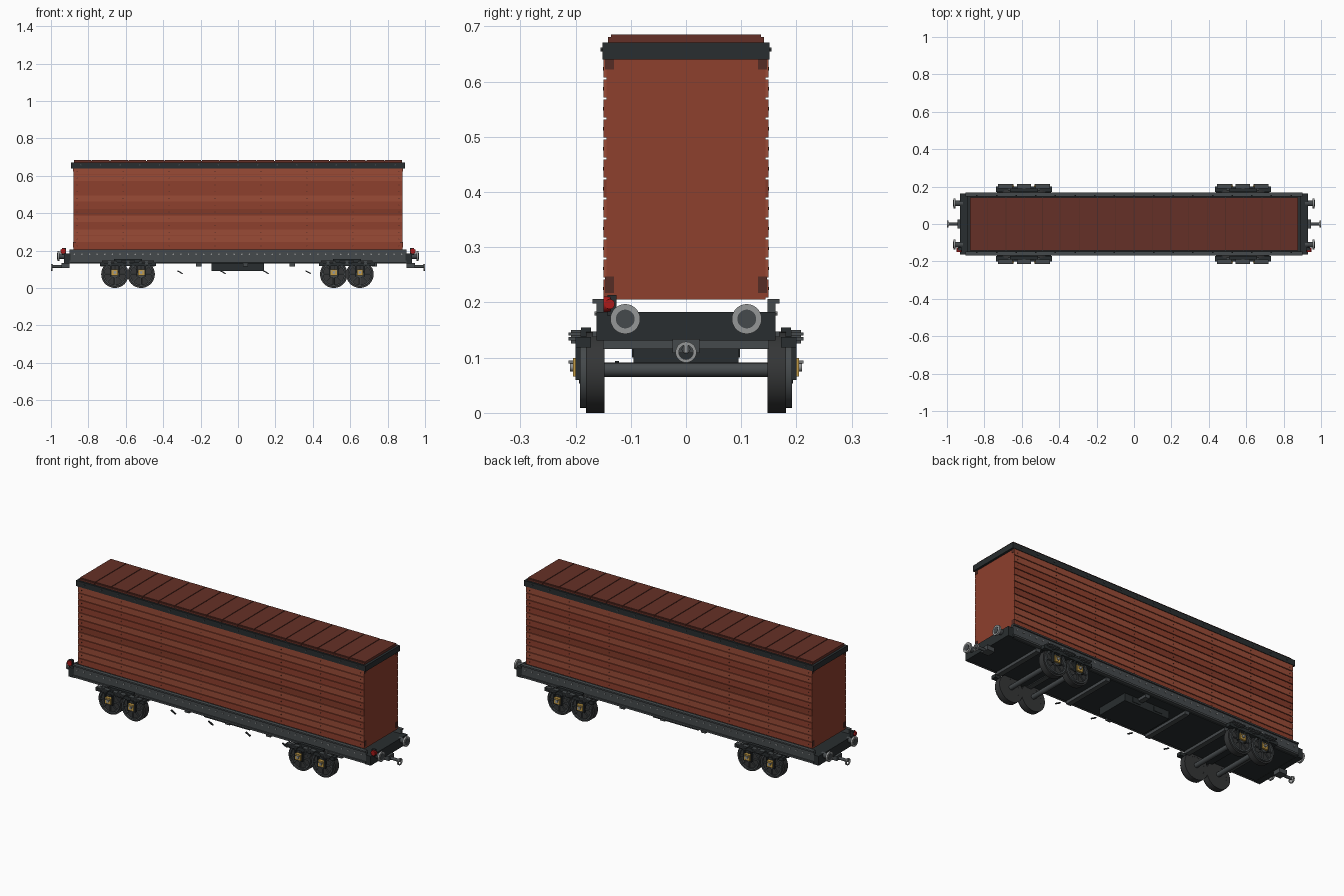
import bpy, bmesh, math
from mathutils import Matrix, Vector

if "Cube" in bpy.data.objects:
    bpy.data.objects.remove(bpy.data.objects["Cube"])

COLS = {
    "red_a": (0.27, 0.05, 0.026), "red_b": (0.32, 0.07, 0.037), "red_c": (0.22, 0.042, 0.022),
    "roof": (0.13, 0.03, 0.02), "bracket": (0.09, 0.025, 0.018), "dark": (0.022, 0.027, 0.029),
    "steel": (0.06, 0.068, 0.072), "wheel": (0.035, 0.037, 0.038), "light": (0.3, 0.31, 0.31),
    "brass": (0.55, 0.33, 0.06), "lamp": (0.4, 0.01, 0.01)}
MATS = {}
for key, c in COLS.items():
    MATS[key] = bpy.data.materials.new(key)
    MATS[key].diffuse_color = (*c, 1)


class Part:
    """Collects primitives into one named object."""

    def __init__(self, name, mat):
        self.name, self.mat, self.bm = name, mat, bmesh.new()

    def __enter__(self):
        return self

    def __exit__(self, *a):
        me = bpy.data.meshes.new(self.name)
        self.bm.to_mesh(me)
        self.bm.free()
        ob = bpy.data.objects.new(self.name, me)
        bpy.context.collection.objects.link(ob)
        me.materials.append(MATS[self.mat])
        bpy.context.view_layer.objects.active = ob
        bpy.ops.object.select_all(action='DESELECT')
        ob.select_set(True)
        bpy.ops.object.shade_smooth_by_angle(angle=math.radians(35))

    def box(self, x0, x1, y0, y1, z0, z1, tilt=0):
        m = (Matrix.Translation(((x0 + x1) / 2, (y0 + y1) / 2, (z0 + z1) / 2))
             @ Matrix.Rotation(tilt, 4, 'Y')
             @ Matrix.Diagonal((abs(x1 - x0), abs(y1 - y0), abs(z1 - z0), 1)))
        bmesh.ops.create_cube(self.bm, size=1, matrix=m)

    def cyl(self, c, axis, r, length, r2=None, seg=24):
        q = Vector((0, 0, 1)).rotation_difference(Vector(axis)).to_matrix().to_4x4()
        bmesh.ops.create_cone(self.bm, cap_ends=True, segments=seg, radius1=r,
                              radius2=r if r2 is None else r2, depth=length,
                              matrix=Matrix.Translation(c) @ q)

    def ring(self, c, axis, r_out, r_in, length, seg=32):
        q = Vector((0, 0, 1)).rotation_difference(Vector(axis)).to_matrix()
        prof = [(r_in, -length / 2), (r_out, -length / 2), (r_out, length / 2), (r_in, length / 2)]
        rows = []
        for i in range(seg):
            a = math.tau * i / seg
            rows.append([self.bm.verts.new(Vector(c) + q @ Vector((r * math.cos(a), r * math.sin(a), h)))
                         for r, h in prof])
        for i in range(seg):
            a, b = rows[i], rows[(i + 1) % seg]
            for j in range(4):
                k = (j + 1) % 4
                self.bm.faces.new((a[j], b[j], b[k], a[k]))


SIDES = (-1, 1)

# --- Box body: core, horizontal side planks, corner brackets ---
with Part("body_core", "red_a") as p:
    p.box(-0.88, 0.88, -0.144, 0.144, 0.205, 0.645)
N, z0, pitch = 12, 0.207, 0.0362
for k, shade in enumerate(("red_a", "red_b", "red_c")):
    with Part("side_planks_" + "abc"[k], shade) as p:
        for i in range(N):
            if (0, 1, 1, 0, 1, 2, 0, 1, 0, 0, 1, 1)[i] == k:
                for s in SIDES:
                    z = z0 + i * pitch
                    p.box(-0.88, 0.88, s * 0.140, s * 0.149, z + 0.002, z + pitch - 0.002)
with Part("plank_nails", "bracket") as p:
    for i in range(N):
        for j in range(8):
            for s in SIDES:
                p.cyl((-0.86 + j * 1.72 / 7, s * 0.149, z0 + (i + 0.5) * pitch), (0, 1, 0), 0.003, 0.003, seg=6)
with Part("corner_brackets", "bracket") as p:
    for sx in SIDES:
        for sy in SIDES:
            for z in (0.217, 0.622):
                p.box(sx * 0.865, sx * 0.882, sy * 0.13, sy * 0.147, z, z + 0.03)

# --- Roof: dark cornice with rivets and transverse boards ---
with Part("roof_cornice", "dark") as p:
    p.box(-0.892, 0.892, -0.151, 0.151, 0.64, 0.671)
with Part("cornice_rivets", "steel") as p:
    for j in range(17):
        for s in SIDES:
            p.cyl((-0.84 + j * 0.105, s * 0.152, 0.658), (0, 1, 0), 0.004, 0.005, seg=8)
with Part("roof_base", "bracket") as p:
    p.box(-0.875, 0.875, -0.139, 0.139, 0.668, 0.679)
with Part("roof_boards", "roof") as p:
    for i in range(18):
        x = -0.88 + i * 1.76 / 18
        p.box(x + 0.002, x + 0.0958, -0.141, 0.141, 0.67, 0.681)
        p.box(x + 0.002, x + 0.0958, -0.136, 0.136, 0.68, 0.685)

# --- Underframe: deck, side channels, end beams, cross members ---
with Part("deck", "dark") as p:
    p.box(-0.90, 0.90, -0.15, 0.15, 0.132, 0.182)
with Part("end_beams", "dark") as p:
    for s in SIDES:
        p.box(s * 0.895, s * 0.93, -0.162, 0.162, 0.131, 0.183)
with Part("side_sills", "steel") as p:
    for s in SIDES:
        p.box(-0.90, 0.90, s * 0.148, s * 0.162, 0.14, 0.206)
        p.box(-0.90, 0.90, s * 0.15, s * 0.169, 0.198, 0.206)
        p.box(-0.90, 0.90, s * 0.15, s * 0.169, 0.137, 0.147)
with Part("sill_rivets", "light") as p:
    for j in range(44):
        for s in SIDES:
            p.cyl((-0.875 + j * 1.75 / 43, s * 0.163, 0.18), (0, 1, 0), 0.004, 0.005, r2=None, seg=8)
with Part("cross_members", "steel") as p:
    for x in (-0.72, -0.46, -0.21, 0.04, 0.29, 0.54, 0.73):
        p.box(x - 0.014, x + 0.014, -0.15, 0.15, 0.116, 0.134)
with Part("equipment_box", "dark") as p:
    p.box(-0.142, 0.138, -0.095, 0.095, 0.09, 0.134)
    for x in (-0.07, 0.065):
        p.box(x - 0.025, x + 0.025, -0.098, 0.098, 0.10, 0.125)
with Part("brake_levers", "dark") as p:
    for x in (-0.31, -0.08, 0.15, 0.375):
        p.box(x - 0.016, x + 0.016, -0.129, -0.121, 0.081, 0.087, math.radians(28))

# --- Bogies: wheels, axles, frames, springs, axle boxes ---
BOGIES = (-0.588, 0.582)
AXLES = [b + d for b in BOGIES for d in (-0.07, 0.07)]
R = 0.0735
with Part("wheels", "wheel") as p:
    for x in AXLES:
        for s in SIDES:
            p.cyl((x, s * 0.165, R), (0, 1, 0), R, 0.033, seg=32)
            p.ring((x, s * 0.152, R), (0, 1, 0), R, 0.05, 0.008)
with Part("wheel_rims_and_spokes", "steel") as p:
    for x in AXLES:
        for s in SIDES:
            p.ring((x, s * 0.186, R), (0, 1, 0), 0.065, 0.056, 0.012)
            p.cyl((x, s * 0.187, R), (0, 1, 0), 0.02, 0.014)
            for a in range(8):
                t = math.tau * a / 8
                d = Vector((math.cos(t), 0, math.sin(t)))
                p.cyl(Vector((x, s * 0.185, R)) + d * 0.038, d, 0.004, 0.044, seg=6)
with Part("axles", "steel") as p:
    for x in AXLES:
        p.cyl((x, 0, 0.078), (0, 1, 0), 0.013, 0.36, seg=16)
with Part("bogie_frames", "dark") as p:
    for b in BOGIES:
        for s in SIDES:
            p.box(b - 0.15, b + 0.15, s * 0.172, s * 0.2, 0.118, 0.137)
            p.box(b - 0.075, b + 0.075, s * 0.172, s * 0.19, 0.135, 0.155)
            for d in (-0.07, 0.07):
                for e in SIDES:
                    p.box(b + d + e * 0.018, b + d + e * 0.026, s * 0.188, s * 0.2, 0.06, 0.12)
        p.box(b - 0.03, b + 0.03, -0.18, 0.18, 0.12, 0.137)
with Part("leaf_springs", "steel") as p:
    for b in BOGIES:
        for s in SIDES:
            for d in (-0.1, 0, 0.1):
                for k, w in enumerate((0.028, 0.038)):
                    z = 0.131 + k * 0.009
                    p.box(b + d - w, b + d + w, s * 0.19, s * 0.213, z, z + 0.006)
                p.box(b + d - 0.008, b + d + 0.008, s * 0.19, s * 0.208, 0.126, 0.15)
with Part("axle_boxes", "brass") as p:
    for x in AXLES:
        for s in SIDES:
            p.box(x - 0.017, x + 0.017, s * 0.188, s * 0.205, 0.066, 0.099)
with Part("axle_box_caps", "light") as p:
    for x in AXLES:
        for s in SIDES:
            p.cyl((x, s * 0.207, 0.083), (0, 1, 0), 0.008, 0.006, seg=12)
            for e in SIDES:
                p.cyl((x + e * 0.011, s * 0.208, 0.092), (0, 1, 0), 0.003, 0.01, seg=6)

# --- End gear: buffers, couplers, tail lamps ---
with Part("buffer_shanks", "steel") as p:
    for sx in SIDES:
        for y in (-0.11, 0.11):
            p.cyl((sx * 0.935, y, 0.17), (1, 0, 0), 0.015, 0.04)
            p.cyl((sx * 0.965, y, 0.17), (1, 0, 0), 0.017, 0.003)
with Part("buffer_heads", "light") as p:
    for sx in SIDES:
        for y in (-0.11, 0.11):
            p.cyl((sx * 0.959, y, 0.17), (1, 0, 0), 0.027, 0.011, seg=32)
with Part("couplers", "steel") as p:
    for s in SIDES:
        p.box(s * 0.90, s * 0.945, -0.024, 0.024, 0.108, 0.134)
        p.cyl((s * 0.963, 0, 0.115), (1, 0, 0), 0.008, 0.06, seg=12)
with Part("coupler_rings", "light") as p:
    for s in SIDES:
        p.ring((s * 0.9965, 0, 0.11), (1, 0, 0), 0.019, 0.013, 0.007)
        p.box(s * 0.99, s * 0.998, -0.004, 0.004, 0.108, 0.126)
with Part("lamp_brackets", "dark") as p:
    for s in SIDES:
        p.box(s * 0.92, s * 0.94, -0.142, -0.126, 0.175, 0.213)
with Part("tail_lamps", "lamp") as p:
    for s in SIDES:
        p.cyl((s * 0.935, -0.143, 0.197), (0, 1, 0), 0.014, 0.012, seg=16)
        p.cyl((s * 0.943, -0.138, 0.197), (1, 0, 0), 0.009, 0.012, seg=16)

for m in bpy.data.materials:
    if m.users and not m.is_grease_pencil:
        m.use_nodes = True
        m.node_tree.nodes["Principled BSDF"].inputs["Base Color"].default_value = m.diffuse_color
